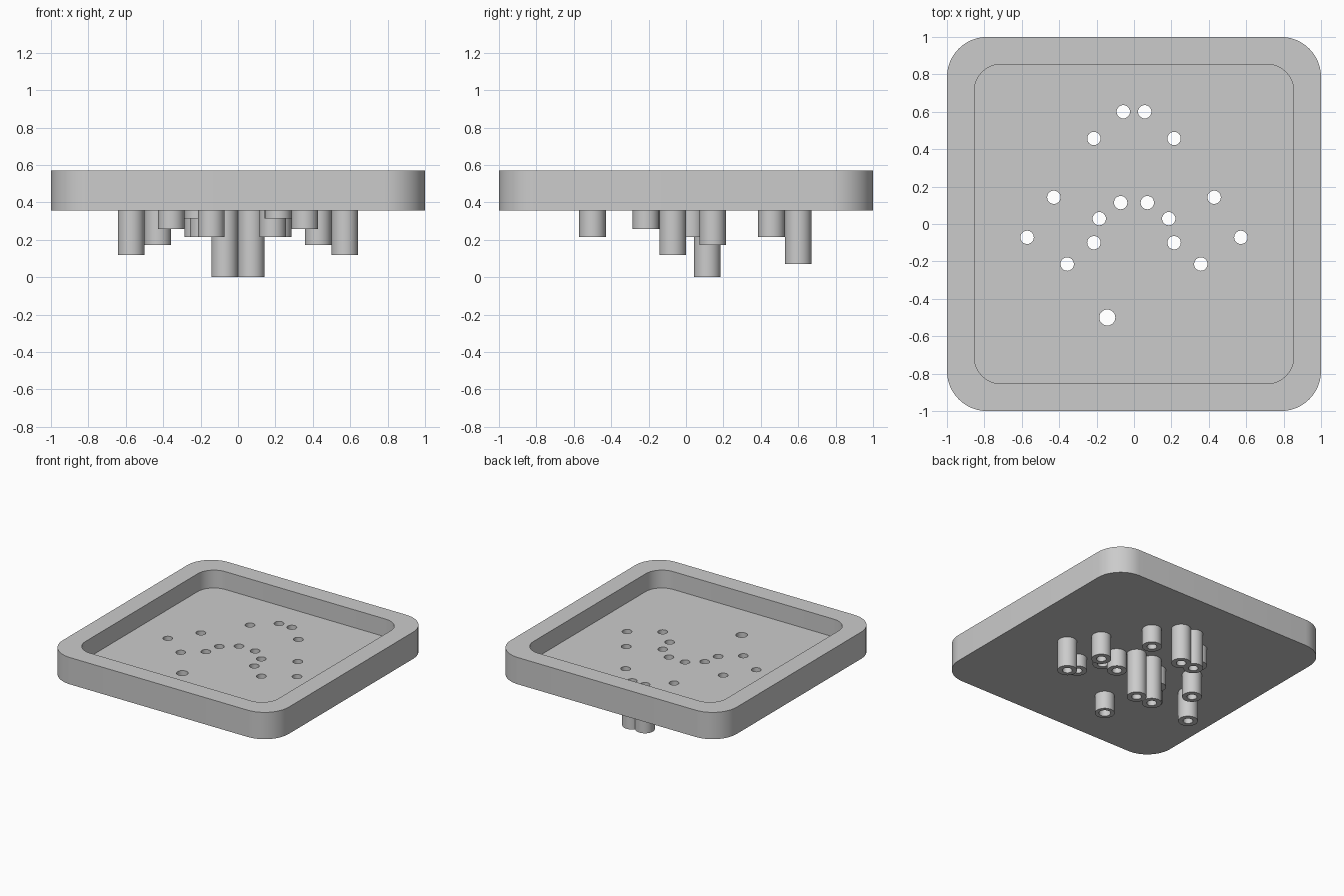
import bpy, bmesh, math
from mathutils import Vector

U = 1 / 14          # modelling unit: the tray is 28 units wide
SEG = 32

if "Cube" in bpy.data.objects:
    bpy.data.objects.remove(bpy.data.objects["Cube"])

grey = bpy.data.materials.new("light grey plastic")
grey.use_nodes = True
grey.diffuse_color = (0.6, 0.6, 0.6, 1)
grey.node_tree.nodes["Principled BSDF"].inputs["Base Color"].default_value = (0.6, 0.6, 0.6, 1)


def finish(bm, name):
    """Turn a bmesh in modelling units into a shaded object."""
    bmesh.ops.scale(bm, vec=Vector((U, U, U)), verts=bm.verts)
    mesh = bpy.data.meshes.new(name)
    bm.to_mesh(mesh)
    bm.free()
    mesh.materials.append(grey)
    obj = bpy.data.objects.new(name, mesh)
    bpy.context.collection.objects.link(obj)
    return obj


def smooth(obj):
    bpy.ops.object.select_all(action='DESELECT')
    obj.select_set(True)
    bpy.context.view_layer.objects.active = obj
    bpy.ops.object.shade_smooth_by_angle(angle=math.radians(30))


def rounded_square(bm, half, radius, z, steps=12):
    """Ring of vertices around a square with rounded corners."""
    ring = []
    for quarter in range(4):
        mid = math.radians(45 + 90 * quarter)
        cx = math.copysign(half - radius, math.cos(mid))
        cy = math.copysign(half - radius, math.sin(mid))
        for i in range(steps + 1):
            a = math.radians(90 * (quarter + i / steps))
            ring.append(bm.verts.new((cx + radius * math.cos(a), cy + radius * math.sin(a), z)))
    return ring


def circle(bm, x, y, radius, z):
    return [bm.verts.new((x + radius * math.cos(math.tau * i / SEG),
                          y + radius * math.sin(math.tau * i / SEG), z)) for i in range(SEG)]


def bridge(bm, a, b):
    for i in range(len(a)):
        j = (i + 1) % len(a)
        bm.faces.new((a[i], a[j], b[j], b[i]))


# Tube layout: x, y, length; mirrored left and right
PAIRS = [(0.8, 8.4, 4), (3, 6.4, 2), (6, 2, 2.6), (1, 1.6, 5), (2.6, 0.4, 2),
         (8, -1, 3.35), (3, -1.4, 0.6), (5, -3, 1.4)]
tubes = [(s * x, y, length, 0.5, side) for x, y, length in PAIRS
         for s, side in ((1, "left"), (-1, "right"))]
tubes.append((-2, -7, 2, 0.6, "front"))
BASE, FLOOR, TOP = 5, 6, 8

# Tray with a shallow recess
bm = bmesh.new()
rings = [rounded_square(bm, 14, 3, BASE), rounded_square(bm, 14, 3, TOP),
         rounded_square(bm, 11.95, 2, TOP), rounded_square(bm, 11.95, 2, FLOOR)]
for lower, upper in zip(rings, rings[1:]):
    bridge(bm, lower, upper)
bm.faces.new(rings[0][::-1])
bm.faces.new(rings[-1])
bmesh.ops.recalc_face_normals(bm, faces=bm.faces)
tray = finish(bm, "tray")

# Holes drilled through the tray floor
bm = bmesh.new()
for x, y, length, hole, side in tubes:
    low, high = circle(bm, x, y, hole, BASE - 0.5), circle(bm, x, y, hole, FLOOR + 0.5)
    bridge(bm, low, high)
    bm.faces.new(low[::-1])
    bm.faces.new(high)
drill = finish(bm, "hole_cutter")
drill.hide_render = True
cut = tray.modifiers.new("holes", 'BOOLEAN')
cut.operation = 'DIFFERENCE'
cut.solver = 'EXACT'
cut.object = drill
bpy.context.view_layer.objects.active = tray
bpy.ops.object.modifier_apply(modifier=cut.name)
bpy.data.objects.remove(drill)
smooth(tray)

# Hollow tubes hanging below the tray
for n, (x, y, length, hole, side) in enumerate(tubes):
    bm = bmesh.new()
    end = BASE - length
    path = [circle(bm, x, y, hole, BASE), circle(bm, x, y, hole, end),
            circle(bm, x, y, 1, end), circle(bm, x, y, 1, BASE)]
    for a, b in zip(path, path[1:]):
        bridge(bm, a, b)
    smooth(finish(bm, f"{side}_tube_{n // 2 + 1}"))
